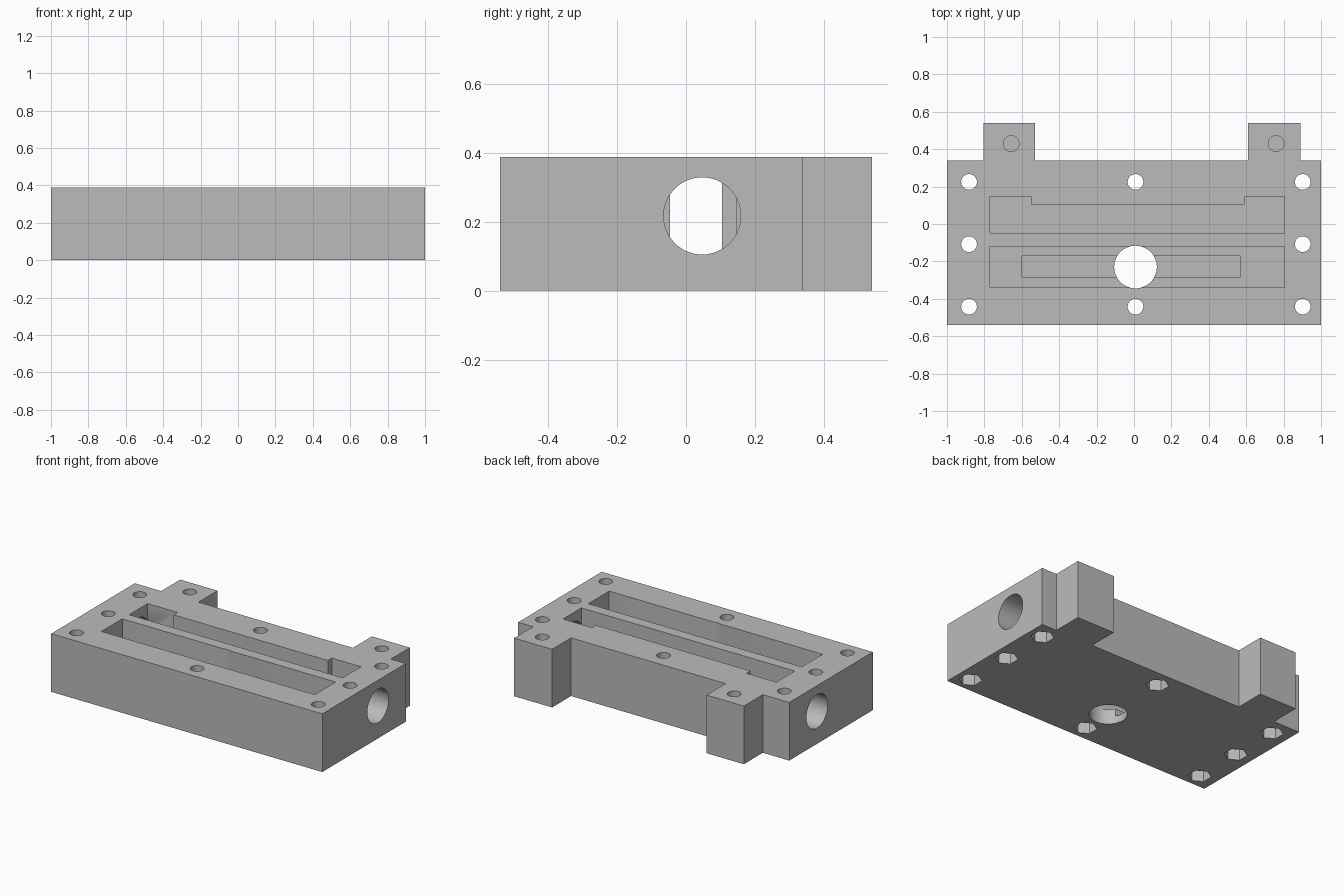
import bpy
import bmesh
import math
from mathutils import Matrix, Vector

if "Cube" in bpy.data.objects:
    bpy.data.objects.remove(bpy.data.objects["Cube"], do_unlink=True)

HEIGHT = 0.388
TOP = HEIGHT + 0.1

grey = bpy.data.materials.new("plain_grey")
grey.use_nodes = True
grey.diffuse_color = (0.5, 0.5, 0.5, 1)
grey.node_tree.nodes["Principled BSDF"].inputs["Base Color"].default_value = (0.5, 0.5, 0.5, 1)


def make_object(name, bm):
    bmesh.ops.recalc_face_normals(bm, faces=bm.faces)
    mesh = bpy.data.meshes.new(name)
    bm.to_mesh(mesh)
    bm.free()
    mesh.materials.append(grey)
    obj = bpy.data.objects.new(name, mesh)
    bpy.context.collection.objects.link(obj)
    return obj


def prism(name, outline, z0, z1):
    """Extrude a flat outline from z0 to z1."""
    bm = bmesh.new()
    face = bm.faces.new([bm.verts.new((x, y, z0)) for x, y in outline])
    grown = bmesh.ops.extrude_face_region(bm, geom=[face])["geom"]
    verts = [v for v in grown if isinstance(v, bmesh.types.BMVert)]
    bmesh.ops.translate(bm, verts=verts, vec=(0, 0, z1 - z0))
    return make_object(name, bm)


def rectangle(x0, x1, y0, y1):
    return [(x0, y0), (x1, y0), (x1, y1), (x0, y1)]


def polygon(x, y, radius, sides, turn=0):
    angles = [turn + math.tau * i / sides for i in range(sides)]
    return [(x + radius * math.cos(a), y + radius * math.sin(a)) for a in angles]


def cut(body, cutter):
    mod = body.modifiers.new(cutter.name, "BOOLEAN")
    mod.operation = "DIFFERENCE"
    mod.solver = "EXACT"
    mod.object = cutter
    bpy.context.view_layer.objects.active = body
    bpy.ops.object.modifier_apply(modifier=mod.name)
    bpy.data.objects.remove(cutter, do_unlink=True)


# Block with two mounting ears on the back
block = prism("housing_block", [
    (-1, -0.54), (1, -0.54), (1, 0.34), (0.89, 0.34), (0.89, 0.54), (0.61, 0.54),
    (0.61, 0.34), (-0.53, 0.34), (-0.53, 0.54), (-0.805, 0.54), (-0.805, 0.34), (-1, 0.34),
], 0, HEIGHT)

# Rear slot, wider at its two ends
cut(block, prism("rear_slot", [
    (-0.77, -0.047), (0.805, -0.047), (0.805, 0.147), (0.59, 0.147),
    (0.59, 0.105), (-0.55, 0.105), (-0.55, 0.147), (-0.77, 0.147),
], 0.1, TOP))

# Front slot with a narrow channel in its floor and a drain hole through it
cut(block, prism("front_slot", rectangle(-0.77, 0.805, -0.34, -0.12), 0.1, TOP))
cut(block, prism("floor_channel", rectangle(-0.6, 0.57, -0.284, -0.172), 0.05, 0.2))
cut(block, prism("drain_hole", polygon(0.008, -0.23, 0.114, 64), -0.1, TOP))

# Round bores through both end walls, stopping inside the rear slot
for name, x0, x1 in (("left_bore", 0.79, 1.1), ("right_bore", -1.1, -0.755)):
    bore = prism(name, polygon(0, 0, 0.112, 64), x0, x1)
    bore.data.transform(Matrix.Translation(Vector((0, 0.047, 0.217)))
                        @ Matrix.Rotation(math.pi / 2, 4, "Y"))
    cut(block, bore)

# Bolt holes with hexagonal nut pockets underneath
for x in (-0.882, 0.008, 0.902):
    for y in (-0.442, -0.108, 0.225):
        if abs(x) < 0.1 and abs(y) < 0.2:
            continue
        cut(block, prism("bolt_hole", polygon(x, y, 0.042, 32), -0.1, TOP))
        cut(block, prism("nut_pocket", polygon(x, y, 0.07, 6, math.pi / 6), -0.1, 0.1))

# Blind holes in the ears
for x in (-0.657, 0.76):
    cut(block, prism("ear_hole", polygon(x, 0.43, 0.042, 32), 0.1, TOP))

# Smooth the round walls, keep the edges sharp
bpy.ops.object.select_all(action="DESELECT")
block.select_set(True)
bpy.context.view_layer.objects.active = block
bpy.ops.object.shade_smooth_by_angle(angle=math.radians(30))
